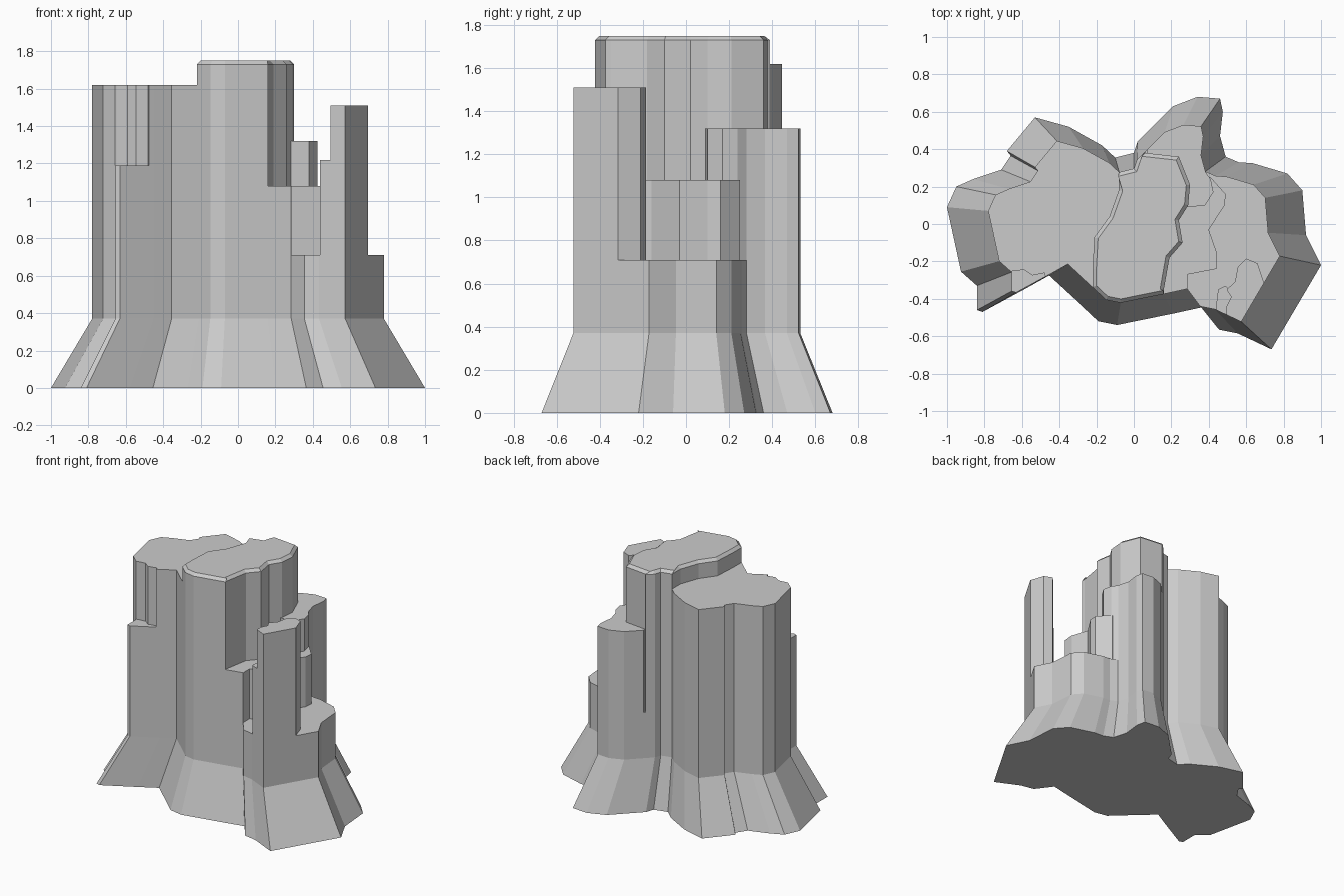
import bpy, bmesh
from mathutils import Vector
from mathutils.geometry import delaunay_2d_cdt

if "Cube" in bpy.data.objects:
    bpy.data.objects.remove(bpy.data.objects["Cube"])

S, SKIRT_Z = 0.78, 0.37   # walls are the foot outline scaled in above the flared skirt

# Foot outline, clockwise from the left
FOOT = [(-1, .09), (-.95, .20), (-.86, .24), (-.71, .29), (-.66, .365), (-.68, .39), (-.53, .57),
        (-.35, .52), (-.17, .42), (-.10, .355), (0, .38), (.02, .44), (.21, .63), (.34, .68),
        (.46, .67), (.475, .60), (.46, .47), (.49, .36), (.56, .33), (.635, .325), (.82, .27),
        (.90, .18), (.92, -.06), (1, -.22), (.735, -.67), (.555, -.585), (.455, -.565),
        (.365, -.445), (.205, -.48), (-.09, -.54), (-.19, -.52), (-.27, -.445), (-.455, -.275),
        (-.58, -.345), (-.81, -.47), (-.84, -.46), (-.84, -.33), (-.925, -.255)]
outline = [(x * S, y * S) for x, y in FOOT]

# Terraces: (height, plan polygon); later ones override, parts outside the outline are ignored
TERRACES = [
    (1.62, [(-1, -1), (0, -1), (0, 1), (-1, 1)]),
    (1.08, [(.1, .2), (.41, .25), (.49, .16), (.485, .10), (.40, -.03), (.445, -.16),
            (.44, -.24), (.285, -.27), (.29, -.6), (.1, -.6)]),
    (1.32, [(.1, .1), (.29, .09), (.38, .10), (.425, .17), (.41, .24), (.38, .281),
            (.45, .31), (.6, .8), (.03, .8)]),
    (1.22, [(.43, -.7), (.44, -.43), (.45, -.35), (.49, -.33), (.53, -.38), (.52, -.7)]),
    (1.51, [(.50, -.7), (.495, -.44), (.52, -.39), (.495, -.35), (.54, -.31), (.555, -.23),
            (.60, -.185), (.66, -.21), (.70, -.33), (.8, -.7)]),
    (1.19, [(-.75, -.28), (-.65, -.252), (-.59, -.245), (-.545, -.275), (-.48, -.262),
            (-.45, -.4), (-.75, -.5)]),
    (1.73, [(-.08, .45), (.06, .5), (.062, .38), (.24, .36), (.30, .21), (.29, .10), (.24, .02),
            (.26, -.10), (.19, -.18), (.16, -.35), (.162, -.6), (-.22, -.6), (-.22, -.24),
            (-.21, -.07), (-.13, .04), (-.08, .18)]),
]
BASE_H = 0.71


def inside(p, poly):
    hit = False
    for (ax, ay), (bx, by) in zip(poly, poly[1:] + poly[:1]):
        if (ay > p.y) != (by > p.y) and p.x < ax + (p.y - ay) * (bx - ax) / (by - ay):
            hit = not hit
    return hit


# Split the plan into cells along every terrace line
pts, edges = [], []
for poly in [outline] + [t[1] for t in TERRACES]:
    n, k = len(pts), len(poly)
    pts += [Vector(p) for p in poly]
    edges += [(n + i, n + (i + 1) % k) for i in range(k)]
verts, _, tris, *_ = delaunay_2d_cdt(pts, edges, [], 0, 1e-5)

height, owner = {}, {}
for t, tri in enumerate(tris):
    tri = list(tri)
    a, b, c = (verts[i] for i in tri)
    if (b - a).cross(c - a) < 0:
        tri.reverse()
    mid = (a + b + c) / 3
    if inside(mid, outline):
        h = BASE_H
        for z, poly in TERRACES:
            if inside(mid, poly):
                h = z
        height[tuple(tri)] = h
        for i in range(3):
            owner[tri[i], tri[(i + 1) % 3]] = h

bm = bmesh.new()
cache = {}


def vert(i, z):
    if (i, z) not in cache:
        s = 1 / S if z == 0 else 1
        cache[i, z] = bm.verts.new((verts[i].x * s, verts[i].y * s, z))
    return cache[i, z]


# Terrace tops and underside
for tri, h in height.items():
    bm.faces.new([vert(i, h) for i in tri])
    bm.faces.new([vert(i, 0) for i in reversed(tri)])

# Vertical walls and flared skirt
levels = sorted({0, SKIRT_Z, BASE_H, *(t[0] for t in TERRACES)})
for (a, b), high in owner.items():
    low = owner.get((b, a), 0)
    span = [z for z in levels if low <= z <= high]
    for z0, z1 in zip(span, span[1:]):
        bm.faces.new([vert(a, z0), vert(b, z0), vert(b, z1), vert(a, z1)])

bmesh.ops.dissolve_limit(bm, angle_limit=0.015, verts=bm.verts[:], edges=bm.edges[:])

# Chamfered rim of the highest top
bm.normal_update()
cap = [f for f in bm.faces if f.normal.z > .9 and f.calc_center_median().z > 1.72]
bmesh.ops.inset_region(bm, faces=cap, thickness=.02, depth=.02, use_even_offset=True)
bm.normal_update()

mesh = bpy.data.meshes.new("rock_pillar")
bm.to_mesh(mesh)
bm.free()
bpy.context.collection.objects.link(bpy.data.objects.new("rock_pillar", mesh))
